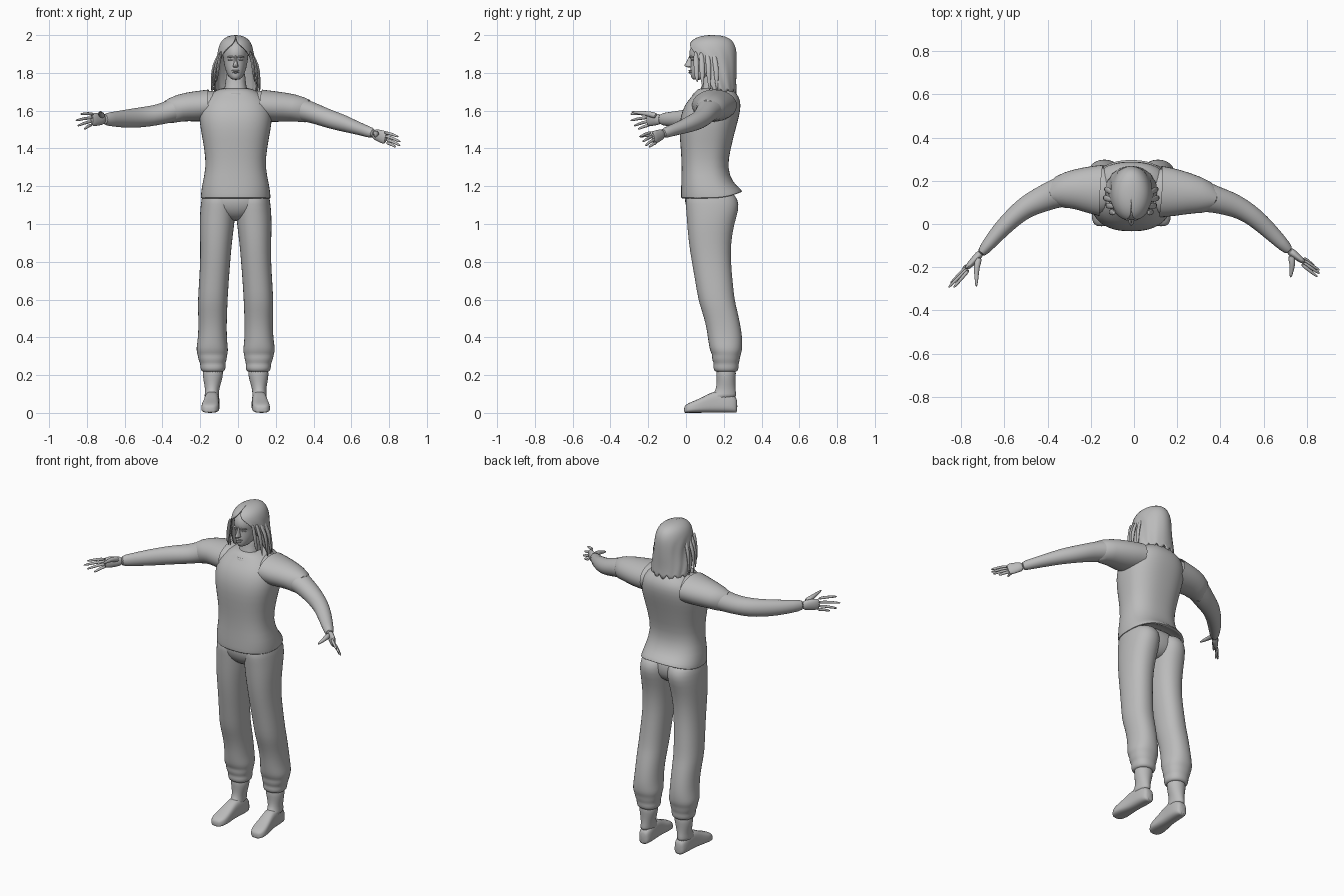
import bpy, bmesh, math
from mathutils import Vector

AXIS = -0.0125  # body mirror plane
grey = bpy.data.materials.new("plain_grey")
grey.diffuse_color = (0.5, 0.5, 0.5, 1)


def make(name, rings, closed=True, caps=(True, True), subsurf=1, angle=60):
    """Skin a list of point rings into one smooth mesh."""
    bm = bmesh.new()
    rows = [[bm.verts.new(p) for p in r] for r in rings]
    n = len(rows[0])
    for a, b in zip(rows, rows[1:]):
        for i in range(n if closed else n - 1):
            j = (i + 1) % n
            bm.faces.new((a[i], a[j], b[j], b[i]))
    if caps[0]:
        bm.faces.new(rows[0][::-1])
    if caps[1]:
        bm.faces.new(rows[-1])
    bmesh.ops.recalc_face_normals(bm, faces=bm.faces)
    me = bpy.data.meshes.new(name)
    bm.to_mesh(me)
    bm.free()
    me.materials.append(grey)
    ob = bpy.data.objects.new(name, me)
    bpy.context.collection.objects.link(ob)
    if subsurf:
        ob.modifiers.new("smooth", "SUBSURF").levels = subsurf
        ob.modifiers["smooth"].render_levels = subsurf
    bpy.ops.object.select_all(action='DESELECT')
    ob.select_set(True)
    bpy.context.view_layer.objects.active = ob
    bpy.ops.object.shade_smooth_by_angle(angle=math.radians(angle))
    return ob


def sup(v, e):
    return math.copysign(abs(v) ** e, v)


def level_ring(z, cx, rx, y0, y1, n=24, e=0.85, zback=None):
    """Horizontal rounded ring from front y0 to back y1."""
    cy, ry, zb = (y0 + y1) / 2, (y1 - y0) / 2, z if zback is None else zback
    pts = []
    for k in range(n):
        a = 2 * math.pi * k / n
        s = sup(math.sin(a), e)
        pts.append((cx + rx * sup(math.cos(a), e), cy + ry * s, z + (zb - z) * max(0, s) ** 2))
    return pts


def tube(name, path, n=16, **kw):
    """Limb along (x, y, z, half depth, half height) points."""
    P = [Vector(p[:3]) for p in path]
    rings = []
    for i, p in enumerate(path):
        t = (P[min(i + 1, len(P) - 1)] - P[max(i - 1, 0)]).normalized()
        ref = Vector((0, 0, 1)) if abs(t.z) < 0.85 else Vector((0, 1, 0))
        side = t.cross(ref).normalized()
        up = side.cross(t)
        rings.append([P[i] + side * p[3] * math.cos(2 * math.pi * k / n)
                      + up * p[4] * math.sin(2 * math.pi * k / n) for k in range(n)])
    return make(name, rings, **kw)


# Shirt body: z, half width, front y, back y, back z
shirt = [(1.17, .165, .0, .24, 1.20), (1.135, .180, -.02, .285, 1.165), (1.135, .186, -.027, .302, 1.17),
         (1.16, .184, -.027, .287, 1.19), (1.21, .178, -.026, .247, 1.22), (1.30, .156, -.022, .217, 1.30),
         (1.40, .166, -.028, .237, 1.40), (1.50, .186, -.037, .262, 1.50), (1.57, .195, -.03, .282, 1.57),
         (1.63, .185, -.008, .292, 1.63), (1.67, .16, .025, .283, 1.67), (1.70, .12, .05, .26, 1.70),
         (1.722, .075, .065, .23, 1.735)]
make("shirt_body", [level_ring(z, AXIS, r, a, b, 32, .82, zb) for z, r, a, b, zb in shirt])
# Neck and collar
make("neck", [level_ring(z, AXIS, r, a, b) for z, r, a, b in
              [(1.66, .075, .06, .22), (1.71, .062, .075, .21), (1.75, .052, .09, .2), (1.83, .052, .09, .2)]])
make("collar", [level_ring(z, AXIS, r, a, b, 24, 1, zb) for z, r, a, b, zb in
                [(1.665, .092, .028, .25, 1.72), (1.69, .088, .034, .245, 1.74), (1.694, .08, .042, .238, 1.74),
                 (1.665, .08, .05, .23, 1.72)]], caps=(False, False))

# Arms: x, y, z, half depth, half height, from shoulder to wrist
arms = {
    "left": [(.04, .15, 1.64, .09, .07), (.12, .15, 1.628, .115, .08), (.20, .145, 1.62, .105, .078),
             (.30, .135, 1.617, .078, .067), (.38, .112, 1.594, .062, .057), (.44, .095, 1.572, .058, .052),
             (.50, .070, 1.55, .050, .049), (.56, .03, 1.533, .045, .045), (.62, -.025, 1.511, .04, .036),
             (.68, -.085, 1.492, .032, .03), (.725, -.13, 1.475, .024, .028)],
    "right": [(-.07, .15, 1.64, .09, .07), (-.15, .155, 1.628, .115, .08), (-.23, .16, 1.622, .1, .076),
              (-.31, .16, 1.617, .078, .068), (-.38, .135, 1.588, .066, .058), (-.44, .108, 1.575, .06, .055),
              (-.50, .08, 1.566, .052, .055), (-.56, .03, 1.56, .045, .052), (-.62, -.03, 1.556, .04, .046),
              (-.67, -.09, 1.555, .032, .038), (-.715, -.145, 1.554, .022, .032)]}
# Hands: wrist, knuckle centre, knuckle spread, finger tips, thumb points
hands = {
    "left": ((.715, -.12, 1.478), (.785, -.175, 1.455), (-.006, -.014, .027),
             [(.85, -.245, 1.462), (.86, -.23, 1.435), (.86, -.215, 1.415), (.835, -.195, 1.408)],
             [(.725, -.14, 1.48), (.735, -.185, 1.478), (.728, -.22, 1.468), (.725, -.25, 1.462)]),
    "right": ((-.705, -.13, 1.554), (-.775, -.205, 1.553), (.006, -.012, .028),
              [(-.835, -.295, 1.582), (-.86, -.295, 1.548), (-.85, -.275, 1.52), (-.815, -.255, 1.502)],
              [(-.715, -.15, 1.57), (-.73, -.20, 1.585), (-.728, -.25, 1.588), (-.73, -.293, 1.594)])}
for side, path in arms.items():
    tube(side + "_arm", path)
    # Sleeve ends in a slightly raised, open hem
    sleeve = [(x, y, z, d + .007, h + .006) for x, y, z, d, h in path[1:5]]
    x, y, z, d, h = sleeve[-1]
    sleeve.append((x * .995, y, z, d - .012, h - .012))
    tube(side + "_sleeve", sleeve, caps=(False, False))
    wrist, knuckle, spread, tips, thumb = hands[side]
    w, k, s = Vector(wrist), Vector(knuckle), Vector(spread)
    tube(side + "_palm", [(*w, .02, .027), (*w.lerp(k, .35), .019, .032), (*w.lerp(k, .75), .016, .037),
                          (*w.lerp(k, 1.05), .011, .034)], n=12)
    for i, tip in enumerate(tips):
        b, t = k + s * (1 - i * .66) - (k - w) * .1, Vector(tip)
        mid = b.lerp(t, .5) + Vector((0, 0, .004))
        tube(f"{side}_finger_{i + 1}", [(*b, .010, .010), (*mid, .0085, .0085), (*b.lerp(t, .85), .007, .007),
                                        (*t, .004, .004)], n=8)
    tube(side + "_thumb", [(*p, r, r) for p, r in zip(thumb, (.02, .015, .01, .005))], n=8)

# Trousers: hips, then legs as z, offset from axis, half width, front y, back y
make("trouser_seat", [level_ring(z, AXIS, r, a, b) for z, r, a, b in
                      [(1.2, .155, .01, .225), (1.14, .172, -.012, .25), (1.08, .165, .0, .25),
                       (1.04, .10, .03, .225), (1.015, .04, .07, .19)]])
leg = [(1.18, .09, .08, .01, .24), (1.13, .092, .09, -.005, .277), (1.08, .094, .094, .0, .282),
       (1.0, .099, .093, .005, .255), (.9, .104, .084, .014, .238), (.8, .108, .08, .03, .238),
       (.7, .115, .079, .048, .247), (.6, .121, .079, .064, .257), (.55, .122, .078, .08, .27),
       (.47, .122, .075, .105, .288), (.40, .123, .077, .115, .298), (.365, .124, .081, .12, .299),
       (.33, .124, .085, .126, .298), (.31, .123, .079, .138, .29), (.295, .123, .077, .137, .287),
       (.275, .122, .073, .14, .284), (.26, .121, .066, .148, .278), (.24, .12, .068, .143, .28),
       (.222, .12, .062, .15, .274), (.215, .12, .05, .16, .262)]
boot = [(.25, .12, .05, .165, .26), (.21, .12, .056, .158, .266), (.17, .122, .049, .162, .262),
        (.13, .124, .038, .16, .262), (.10, .126, .037, .145, .266), (.075, .127, .042, .10, .27)]
# Foot sections heel to toe: y, centre offset, half width, top z
foot = [(.272, .122, .022, .07), (.26, .122, .037, .09), (.22, .123, .043, .11), (.17, .125, .042, .118),
        (.13, .128, .043, .108), (.09, .131, .047, .085), (.05, .134, .052, .067), (.02, .136, .050, .055),
        (.0, .137, .039, .044), (-.011, .137, .022, .032)]
for side, m in (("left", 1), ("right", -1)):
    make(side + "_trouser_leg", [level_ring(z, AXIS + m * c, r, a, b, 24, .9) for z, c, r, a, b in leg])
    make(side + "_boot_shaft", [level_ring(z, AXIS + m * c, r, a, b, 20, 1) for z, c, r, a, b in boot])
    rings = []
    for y, c, r, top in foot:
        rings.append([])
        for q in range(16):
            a = 2 * math.pi * q / 16
            wide = r * (1 if math.sin(a) < 0 else .92)
            rings[-1].append((AXIS + m * c + wide * sup(math.cos(a), .7), y,
                              top / 2 + top / 2 * sup(math.sin(a), .7)))
    make(side + "_boot_foot", rings)

# Head: z, half width, front y, back y
head = [(1.763, .018, .038, .09), (1.773, .032, .027, .13), (1.795, .047, .023, .17), (1.825, .057, .022, .2),
        (1.855, .063, .024, .22), (1.875, .066, .025, .23), (1.89, .068, .016, .235), (1.92, .068, .017, .24),
        (1.95, .062, .03, .23), (1.98, .04, .07, .2)]
make("head", [level_ring(z, AXIS, r, a, b, 24, .95) for z, r, a, b in head])
# Nose, lips, brows and eyes
make("nose", [level_ring(z, AXIS, r, a, .05, 12, 1) for z, r, a in
              [(1.828, .010, .012), (1.833, .016, -.006), (1.84, .014, -.012), (1.86, .008, .003),
               (1.885, .008, .014), (1.90, .006, .022)]])
for z, r, name in ((1.812, .022, "upper_lip"), (1.802, .018, "lower_lip")):
    tube(name, [(AXIS - r, .032, z, .003, .002), (AXIS - r * .5, .02, z, .007, .004), (AXIS, .018, z, .007, .005),
                (AXIS + r * .5, .02, z, .007, .004), (AXIS + r, .032, z, .003, .002)], n=8)
for side, m in (("left", 1), ("right", -1)):
    tube(side + "_brow", [(AXIS + m * .008, .018, 1.884, .005, .004), (AXIS + m * .028, .022, 1.887, .007, .005),
                          (AXIS + m * .048, .042, 1.882, .005, .003)], n=8)
    tube(side + "_eye", [(AXIS + m * .014, .028, 1.869, .003, .002), (AXIS + m * .027, .029, 1.869, .006, .005),
                         (AXIS + m * .042, .040, 1.868, .003, .002)], n=8)

# Hair shell, open at the face: z, half width, front y, back y, opening angle
hair = [(2.0, .012, .12, .16, 0), (1.994, .045, .07, .21, 0), (1.975, .072, .032, .243, 3),
        (1.95, .086, .012, .258, 14), (1.925, .094, .004, .266, 36), (1.89, .099, .008, .269, 52),
        (1.85, .102, .014, .269, 60), (1.81, .107, .022, .268, 66), (1.77, .114, .034, .266, 72),
        (1.735, .118, .045, .266, 78), (1.70, .117, .055, .268, 84)]
rings = []
for i, (z, rx, y0, y1, gap) in enumerate(hair):
    row = []
    for k in range(33):
        a = math.radians(gap + (360 - 2 * gap) * k / 32)
        tip = (0, -.02, -.008, .022)[k % 4] if i == len(hair) - 1 else 0
        wave = 1 + (.03 * math.cos(k * math.pi / 2) if i > 4 else 0)
        row.append((AXIS + rx * wave * math.sin(a), (y0 + y1) / 2 - (y1 - y0) / 2 * math.cos(a), z + tip))
    rings.append(row)
shell = make("hair_shell", rings, closed=False, caps=(True, False))
thick = shell.modifiers.new("thickness", "SOLIDIFY")
thick.thickness, thick.offset = .008, -1
# Loose side strands
for side, m in (("left", 1), ("right", -1)):
    for i, (x, y, low) in enumerate([(.098, .055, 1.75), (.113, .085, 1.715), (.125, .12, 1.695), (.12, .16, 1.69)]):
        tube(f"{side}_strand_{i + 1}", [(AXIS + m * .076, .05 + i * .03, 1.92, .008, .012),
                                        (AXIS + m * (x - .006), y, 1.84, .009, .016),
                                        (AXIS + m * x, y, 1.78, .007, .013),
                                        (AXIS + m * (x + .004), y + .006, low, .002, .002)], n=8)
